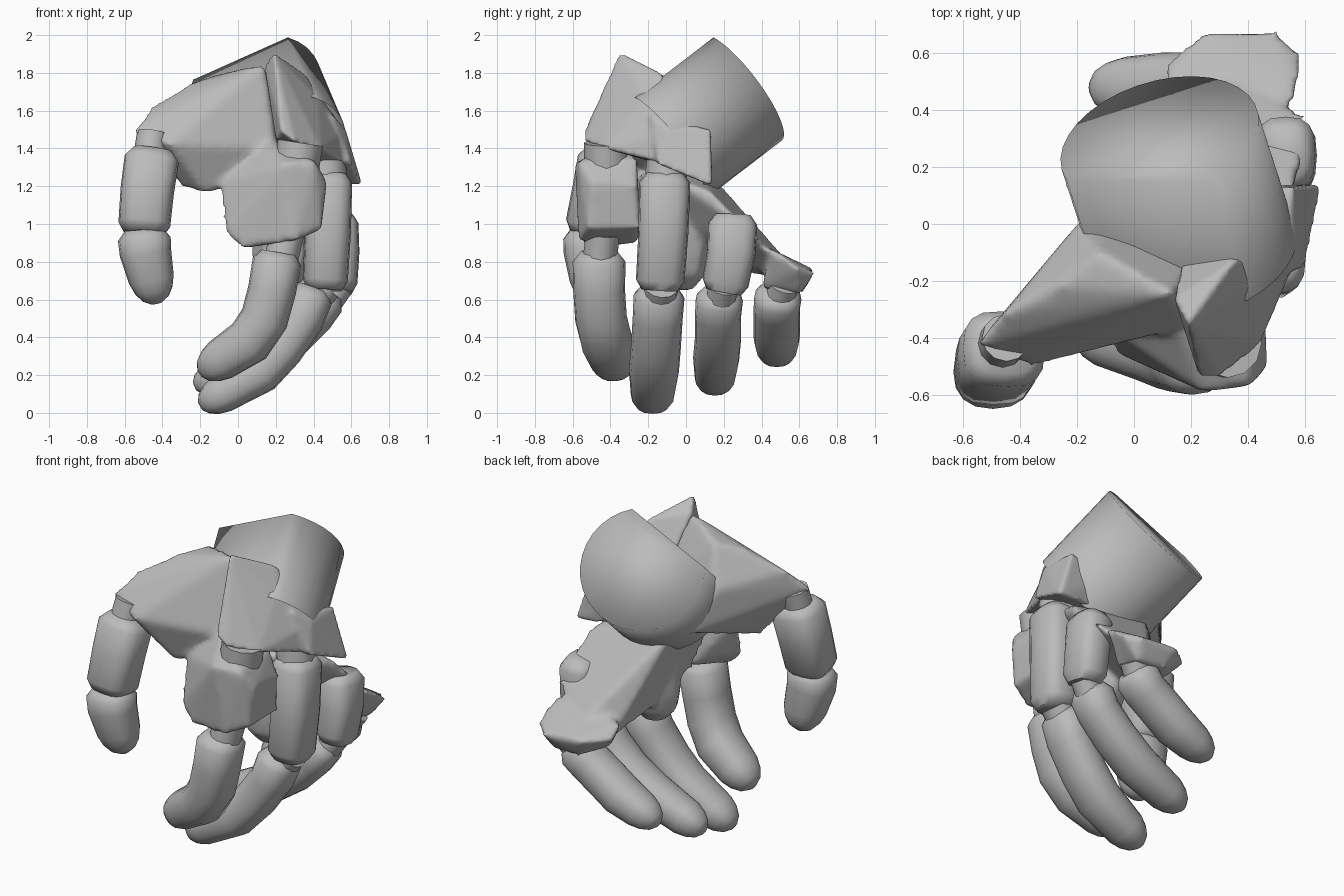
import bpy, bmesh, math
from mathutils import Vector

if "Cube" in bpy.data.objects:
    bpy.data.objects.remove(bpy.data.objects["Cube"])

skin = bpy.data.materials.new("grey")
skin.diffuse_color = (0.5, 0.5, 0.5, 1)
skin.use_nodes = True
skin.node_tree.nodes["Principled BSDF"].inputs["Base Color"].default_value = skin.diffuse_color


def add_object(name, bm, angle=40):
    mesh = bpy.data.meshes.new(name)
    bmesh.ops.recalc_face_normals(bm, faces=bm.faces)
    bm.to_mesh(mesh)
    bm.free()
    mesh.materials.append(skin)
    ob = bpy.data.objects.new(name, mesh)
    bpy.context.collection.objects.link(ob)
    bpy.ops.object.select_all(action='DESELECT')
    ob.select_set(True)
    bpy.context.view_layer.objects.active = ob
    bpy.ops.object.shade_smooth_by_angle(angle=math.radians(angle))
    return ob


def loft(bm, stations, side, squareness=0.75, n=16):
    """Skin rounded-square rings along (x, y, z, half width, half depth) stations."""
    pts = [Vector(s[:3]) for s in stations]
    rings = []
    for i, s in enumerate(stations):
        t = (pts[min(i + 1, len(pts) - 1)] - pts[max(i - 1, 0)]).normalized()
        a = (side - t * side.dot(t)).normalized()
        b = t.cross(a)
        ring = []
        for k in range(n):
            c, d = math.cos(2 * math.pi * k / n), math.sin(2 * math.pi * k / n)
            c = math.copysign(abs(c) ** squareness, c)
            d = math.copysign(abs(d) ** squareness, d)
            ring.append(bm.verts.new(pts[i] + a * c * s[3] + b * d * s[4]))
        rings.append(ring)
    for r0, r1 in zip(rings, rings[1:]):
        for k in range(n):
            bm.faces.new((r0[k], r0[(k + 1) % n], r1[(k + 1) % n], r1[k]))
    bm.faces.new(rings[0])
    bm.faces.new(rings[-1])


def segment(name, path, w, d, tip=False, side=(0, 1, 0)):
    """One finger segment: chamfered base, full middle, chamfered or rounded end."""
    p = [Vector(q) for q in path]
    start = (p[1] - p[0]).normalized()
    end = (p[-1] - p[-2]).normalized()
    st = [(*p[0], w * .72, d * .72), (*(p[0] + start * .05), w, d)]
    st += [(*q, w * .98, d * .98) for q in p[1:-1]]
    if tip:
        for back, f in ((.13, .86), (.07, .72), (.025, .5), (0, .2)):
            st.append((*(p[-1] - end * back), w * f, d * f))
    else:
        st += [(*(p[-1] - end * .05), w * .95, d * .95), (*p[-1], w * .72, d * .72)]
    bm = bmesh.new()
    loft(bm, st, Vector(side), 0.85 if tip else 0.7)
    return add_object(name, bm, 60)


def joint(name, a, b, r):
    bm = bmesh.new()
    loft(bm, [(*a, r, r), (*b, r, r)], Vector((0, 1, 0)), 1, 12)
    return add_object(name, bm)


def hull(bm, points):
    verts = [bm.verts.new(p) for p in points]
    res = bmesh.ops.convex_hull(bm, input=verts)
    bmesh.ops.delete(bm, geom=[v for v in res["geom_interior"]
                               if isinstance(v, bmesh.types.BMVert)], context='VERTS')


def soften(ob, size, rounds):
    """Fuse overlapping hulls into one rounded skin."""
    mod = ob.modifiers.new("fuse", 'REMESH')
    mod.mode = 'VOXEL'
    mod.voxel_size = size
    mod.use_smooth_shade = True
    mod = ob.modifiers.new("soften", 'SMOOTH')
    mod.factor = .5
    mod.iterations = rounds


# Wrist: cylinder with one flattened side, end tilted up and back
axis = Vector((-.25, .77, .59)).normalized()
across = (Vector((1, 0, 0)) - axis * axis.x).normalized()
up = across.cross(axis)
if up.z < 0:
    up = -up
centre = Vector((.09, .295, 1.72))
bm = bmesh.new()
rings = []
for depth in (0, .54):
    ring = []
    for k in range(25):
        a = math.radians(60 - k * 260 / 24)
        ring.append(bm.verts.new(centre - axis * depth + across * .36 * math.cos(a)
                                 + up * .35 * math.sin(a)))
    rings.append(ring)
for k in range(25):
    j = (k + 1) % 25
    bm.faces.new((rings[0][k], rings[0][j], rings[1][j], rings[1][k]))
bm.faces.new(rings[0])
add_object("wrist", bm, 100)

# Palm: thumb web, index root, heel sheet, little-finger slab and inner pad fused together
bm = bmesh.new()
hull(bm, [(-.56, -.43, 1.5), (-.36, -.5, 1.42), (-.46, -.32, 1.62), (-.36, -.28, 1.32),
          (-.12, -.1, 1.79), (.14, -.25, 1.85), (.2, -.36, 1.4), (-.17, -.36, 1.16),
          (-.1, .1, 1.3), (.3, 0, 1.3), (-.2, 0, 1.55), (-.3, -.3, 1.2), (-.26, -.22, 1.74)])
hull(bm, [(-.1, -.36, 1.22), (-.07, -.45, .95), (.02, -.48, .87), (.3, -.57, .91),
          (.44, -.52, .97), (.47, -.5, 1.22), (.41, -.57, 1.33), (.24, -.59, 1.32),
          (.46, -.26, 1.2), (.44, -.24, .98), (.15, -.25, .9), (.4, -.26, 1.35),
          (.15, -.35, 1.45)])
hull(bm, [(.0, -.3, 1.25), (.1, -.2, .92), (.46, -.15, 1.28), (.56, .13, 1.17), (.0, .1, 1.3),
          (.62, .3, .99), (.6, .38, .92), (.3, .5, .85), (.18, .45, .72), (.15, .1, .78),
          (.05, .12, 1.25), (.45, .5, .75)])
hull(bm, [(.58, .45, .87), (.59, .6, .76), (.5, .68, .74), (.25, .68, .76), (.1, .56, .77),
          (.12, .45, .84), (.45, .4, .66), (.2, .45, .66), (.48, .6, .63), (.3, .62, .64)])
hull(bm, [(.23 + .16 * math.cos(a) * c, -.02 + .14 * math.sin(a) * c, .83 + h)
          for h, c in ((-.18, .4), (-.1, .9), (0, 1), (.2, 1))
          for a in (i * math.pi / 4 for i in range(8))])
soften(add_object("palm", bm, 60), .02, 6)

# Back-of-hand plate with an upright corner and a flared lower hem
bm = bmesh.new()
hull(bm, [(.19, -.35, 1.91), (.14, -.26, 1.84), (.23, -.54, 1.49), (.3, -.54, 1.44),
          (.44, -.43, 1.4), (.56, -.15, 1.33), (.35, -.13, 1.8), (.57, -.08, 1.49),
          (.2, 0, 1.45), (.35, .1, 1.25), (.2, -.4, 1.45), (.42, -.22, 1.67)])
hull(bm, [(.57, -.1, 1.5), (.56, .13, 1.5), (.66, .14, 1.2), (.63, .14, 1.2),
          (.6, -.15, 1.32), (.3, .1, 1.24), (.3, -.2, 1.35), (.3, .13, 1.45),
          (.5, -.19, 1.58)])
soften(add_object("hand_back_plate", bm, 60), .014, 3)

# Index finger
joint("index_knuckle", (.33, -.42, 1.43), (.31, -.42, 1.3), .12)
joint("index_joint", (.26, -.44, .95), (.22, -.46, .78), .09)
segment("index_finger", [(.215, -.46, .85), (.18, -.46, .65), (.14, -.45, .5),
                         (.06, -.42, .38), (-.2, -.36, .21)], .14, .13, True)

# Middle finger
joint("middle_knuckle", (.46, -.1, 1.33), (.47, -.11, 1.2), .11)
segment("middle_base", [(.48, -.11, 1.27), (.475, -.12, .95), (.46, -.14, .65)], .135, .125)
joint("middle_joint", (.46, -.13, .67), (.38, -.14, .58), .09)
segment("middle_finger", [(.4, -.14, .66), (.34, -.15, .5), (.23, -.16, .34),
                          (.12, -.17, .22), (-.2, -.18, .035)], .135, .12, True)

# Ring finger
segment("ring_base", [(.53, .25, 1.05), (.54, .24, .85), (.53, .2, .64)], .13, .105)
joint("ring_joint", (.53, .2, .67), (.46, .18, .57), .08)
segment("ring_finger", [(.48, .18, .64), (.4, .17, .52), (.28, .17, .4),
                        (.12, .16, .29), (-.23, .15, .14)], .125, .115, True)

# Little finger
joint("little_joint", (.44, .52, .68), (.37, .49, .58), .08)
segment("little_finger", [(.42, .49, .64), (.32, .48, .55), (.2, .48, .47),
                          (.1, .48, .4), (-.15, .48, .29)], .125, .115, True)

# Thumb
joint("thumb_joint", (-.45, -.4, 1.48), (-.47, -.43, 1.35), .085)
segment("thumb_base", [(-.45, -.43, 1.39), (-.48, -.47, 1.18), (-.5, -.52, .95)],
        .145, .135, side=(1, 0, 0))
segment("thumb_tip", [(-.5, -.52, .97), (-.49, -.52, .85), (-.43, -.49, .58)],
        .14, .13, True, side=(1, 0, 0))
